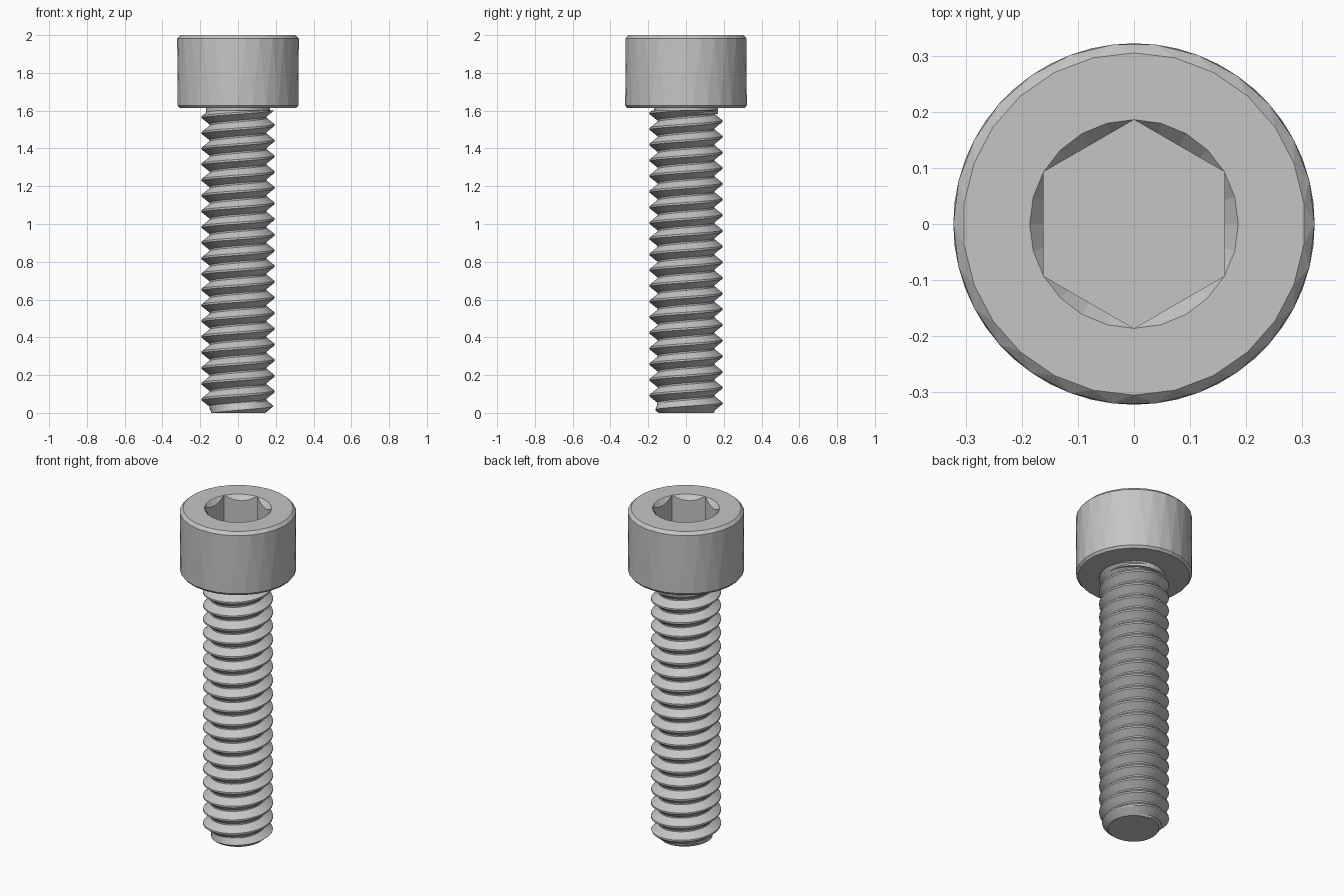
import bpy, bmesh
from math import sin, cos, pi, radians, degrees

cube = bpy.data.objects.get("Cube")
if cube:
    bpy.data.objects.remove(cube, do_unlink=True)

steel = bpy.data.materials.new("grey steel")
steel.use_nodes = True
GREY = (0.56, 0.56, 0.56, 1)
steel.diffuse_color = GREY
steel.node_tree.nodes["Principled BSDF"].inputs["Base Color"].default_value = GREY

SHANK_TOP = 1.613
HEAD_R = 0.322
SIDES = 26


def finish(bm, name):
    bmesh.ops.recalc_face_normals(bm, faces=bm.faces)
    mesh = bpy.data.meshes.new(name)
    bm.to_mesh(mesh)
    bm.free()
    mesh.materials.append(steel)
    obj = bpy.data.objects.new(name, mesh)
    bpy.context.collection.objects.link(obj)
    return obj


def ring(bm, count, radius, height, phase=0.0):
    """Closed ring of vertices; radius and height may depend on the angle."""
    verts = []
    for i in range(count):
        a = pi / 2 + 2 * pi * (i + phase) / count
        r = radius(a) if callable(radius) else radius
        z = height(a) if callable(height) else height
        verts.append(bm.verts.new((r * cos(a), r * sin(a), z)))
    return verts


def loop_edges(bm, verts):
    edges = []
    for i, v in enumerate(verts):
        w = verts[(i + 1) % len(verts)]
        edges.append(bm.edges.get((v, w)) or bm.edges.new((v, w)))
    return edges


def strip(bm, a, b, staggered=False):
    """Join two equal rings with quads, or with triangles if b is half a step on."""
    n = len(a)
    for i in range(n):
        j = (i + 1) % n
        if staggered:
            bm.faces.new((a[i], a[j], b[i]))
            bm.faces.new((a[j], b[j], b[i]))
        else:
            bm.faces.new((a[i], a[j], b[j], b[i]))


# --- Head: chamfered cylinder with a countersunk hexagonal socket ---
SOCKET_IN = 0.161
SOCKET_OUT = SOCKET_IN / cos(pi / 6)


def hex_radius(a):
    return SOCKET_IN / cos(radians((degrees(a) + 30) % 60 - 30))


def countersink_height(a):
    return 2.0 - (SOCKET_OUT - hex_radius(a)) * 1.2


bm = bmesh.new()
base = ring(bm, SIDES, 0.31, SHANK_TOP)
wall_low = ring(bm, SIDES, HEAD_R, SHANK_TOP + 0.014)
wall_high = ring(bm, SIDES, HEAD_R, 1.982, 0.5)
lip = ring(bm, SIDES, 0.305, 2.0)
bm.faces.new(base)
strip(bm, base, wall_low)
strip(bm, wall_low, wall_high, True)
strip(bm, lip, wall_high, True)

rim = ring(bm, 24, SOCKET_OUT, 2.0)
hex_top = ring(bm, 24, hex_radius, countersink_height)
hex_floor = ring(bm, 24, hex_radius, 1.81)
bmesh.ops.bridge_loops(bm, edges=loop_edges(bm, lip) + loop_edges(bm, rim))
strip(bm, rim, hex_top)
strip(bm, hex_top, hex_floor)
bm.faces.new(hex_floor)
bmesh.ops.remove_doubles(bm, verts=bm.verts, dist=0.0005)
finish(bm, "socket_head")

# --- Threaded shank: one profile swept up a right-handed helix ---
PITCH = 0.083
STEPS = 36
CREST, ROOT = 0.193, 0.152
START = 0.03
# (radius, fraction of the pitch) from crest to crest
profile = [(CREST, -0.06), (CREST, 0.06), (ROOT, 0.45), (ROOT, 0.55)]

bm = bmesh.new()
turns = int(SHANK_TOP / PITCH) + 5
rows = []
for i in range(turns * STEPS):
    a = 2 * pi * i / STEPS
    row = []
    for radius, offset in profile:
        z = START + PITCH * (i / STEPS + offset - 2)
        r = max(0.05, min(radius, 0.145 + 1.2 * z))   # bevelled tip
        row.append(bm.verts.new((r * cos(a), r * sin(a), z)))
    rows.append(row)
for i in range((turns - 1) * STEPS - 1):
    left = rows[i] + [rows[i + STEPS][0]]
    right = rows[i + 1] + [rows[i + 1 + STEPS][0]]
    for j in range(len(profile)):
        bm.faces.new((left[j], right[j], right[j + 1], left[j + 1]))

# trim both ends flat and cap them
for height, up in ((0.0, -1), (SHANK_TOP - 0.012, 1)):
    bmesh.ops.bisect_plane(bm, geom=bm.verts[:] + bm.edges[:] + bm.faces[:], dist=1e-5,
                           plane_co=(0, 0, height), plane_no=(0, 0, up), clear_outer=True)
bmesh.ops.delete(bm, geom=[v for v in bm.verts if not v.link_faces], context='VERTS')
bmesh.ops.holes_fill(bm, edges=[e for e in bm.edges if e.is_boundary], sides=0)
finish(bm, "threaded_shank")

# --- Plain neck between thread and head ---
bm = bmesh.new()
neck_low = ring(bm, STEPS, 0.17, SHANK_TOP - 0.03)
neck_high = ring(bm, STEPS, 0.17, SHANK_TOP + 0.005)
strip(bm, neck_low, neck_high)
bm.faces.new(neck_low)
bm.faces.new(neck_high)
finish(bm, "neck")
